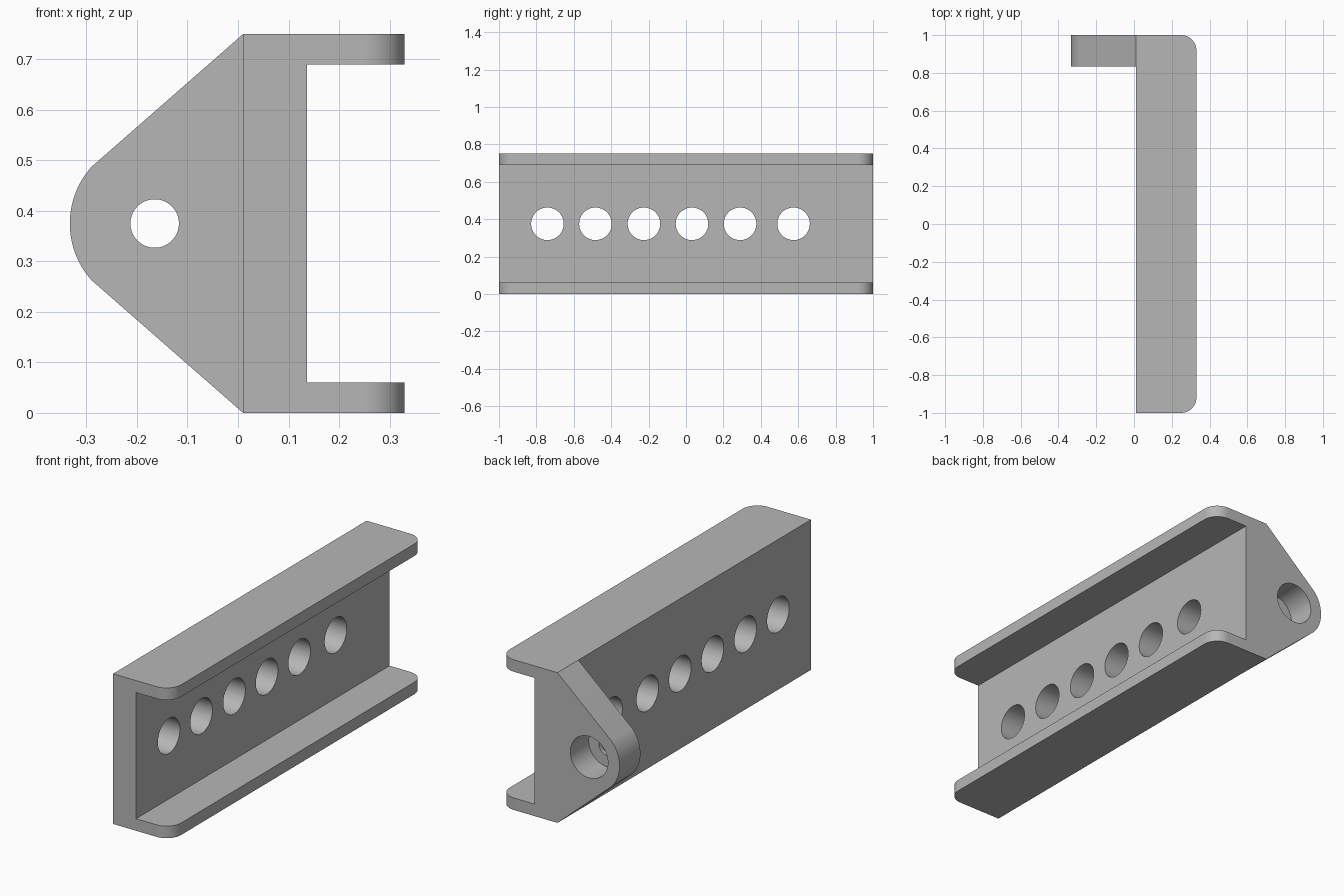
import bpy, bmesh, math
from mathutils import Matrix, Vector

cube = bpy.data.objects.get("Cube")
if cube:
    bpy.data.objects.remove(cube, do_unlink=True)

grey = bpy.data.materials.new("plain grey")
grey.use_nodes = True
colour = (0.47, 0.47, 0.47, 1)
grey.diffuse_color = colour
grey.node_tree.nodes["Principled BSDF"].inputs["Base Color"].default_value = colour

HEIGHT = 0.75
MID = HEIGHT / 2
BACK, WEB, LIP = 0.01, 0.137, 0.33     # x of channel back, web front, flange edge
FLANGE = 0.06
CORNER = 0.08
LUG_Y = 0.835
EYE_X, EYE_R = -0.165, 0.168


def arc(cx, cy, r, start, end, steps=16):
    angles = [math.radians(start + (end - start) * i / steps) for i in range(steps + 1)]
    return [(cx + r * math.cos(a), cy + r * math.sin(a)) for a in angles]


def make_object(name, bm):
    bmesh.ops.recalc_face_normals(bm, faces=bm.faces)
    mesh = bpy.data.meshes.new(name)
    bm.to_mesh(mesh)
    bm.free()
    mesh.materials.append(grey)
    obj = bpy.data.objects.new(name, mesh)
    bpy.context.collection.objects.link(obj)
    return obj


def prism(name, points, offset):
    """Extrude a closed 3D outline along the offset vector."""
    bm = bmesh.new()
    face = bm.faces.new([bm.verts.new(p) for p in points])
    result = bmesh.ops.extrude_face_region(bm, geom=[face], use_keep_orig=True)
    verts = [v for v in result["geom"] if isinstance(v, bmesh.types.BMVert)]
    bmesh.ops.translate(bm, verts=verts, vec=Vector(offset))
    return make_object(name, bm)


def cylinder(name, centre, radius, depth, axis):
    bm = bmesh.new()
    turn = Matrix.Rotation(math.pi / 2, 4, "Y" if axis == "X" else "X")
    bmesh.ops.create_cone(bm, cap_ends=True, segments=64, radius1=radius, radius2=radius,
                          depth=depth, matrix=Matrix.Translation(centre) @ turn)
    return make_object(name, bm)


def cut(target, cutters):
    """Subtract each cutter, then discard it."""
    bpy.context.view_layer.objects.active = target
    for cutter in cutters:
        cutter.hide_render = True
        mod = target.modifiers.new("cut", "BOOLEAN")
        mod.operation, mod.solver, mod.object = "DIFFERENCE", "EXACT", cutter
        bpy.ops.object.modifier_apply(modifier=mod.name)
        bpy.data.objects.remove(cutter, do_unlink=True)


# Channel: rounded plan extruded upward, hollowed between the flanges
edge = LIP - CORNER
plan = [(BACK, 1), (BACK, -1)]
plan += arc(edge, -1 + CORNER, CORNER, -90, 0) + arc(edge, 1 - CORNER, CORNER, 0, 90)
channel = prism("channel", [(x, y, 0) for x, y in plan], (0, 0, HEIGHT))
hollow = prism("hollow_cutter",
               [(x, -1.2, z) for x, z in ((WEB, FLANGE), (1, FLANGE),
                                          (1, HEIGHT - FLANGE), (WEB, HEIGHT - FLANGE))],
               (0, 2.4, 0))

# Row of round holes through the web
rows = (-0.741, -0.484, -0.225, 0.032, 0.289, 0.575)
holes = [cylinder("hole_cutter", (0.07, y, MID), 0.087, 0.4, "X") for y in rows]
cut(channel, [hollow] + holes)

# Mounting lug: tapered plate with a rounded end and a counterbored eye
outline = [(BACK, HEIGHT)] + arc(EYE_X, MID, EYE_R, 138, 222, 32) + [(BACK, 0)]
lug = prism("mounting_lug", [(x, LUG_Y, z) for x, z in outline], (0, 1 - LUG_Y, 0))
through = cylinder("eye_cutter", (EYE_X, 0.9, MID), 0.048, 0.6, "Y")
bore_floor = LUG_Y + 0.02
bore = cylinder("counterbore_cutter", (EYE_X, bore_floor + 0.2, MID), 0.104, 0.4, "Y")
cut(lug, [bore, through])

# Smooth the curved walls, keep the edges crisp
for obj in (channel, lug):
    bpy.ops.object.select_all(action="DESELECT")
    obj.select_set(True)
    bpy.context.view_layer.objects.active = obj
    bpy.ops.object.shade_smooth_by_angle(angle=math.radians(25))
